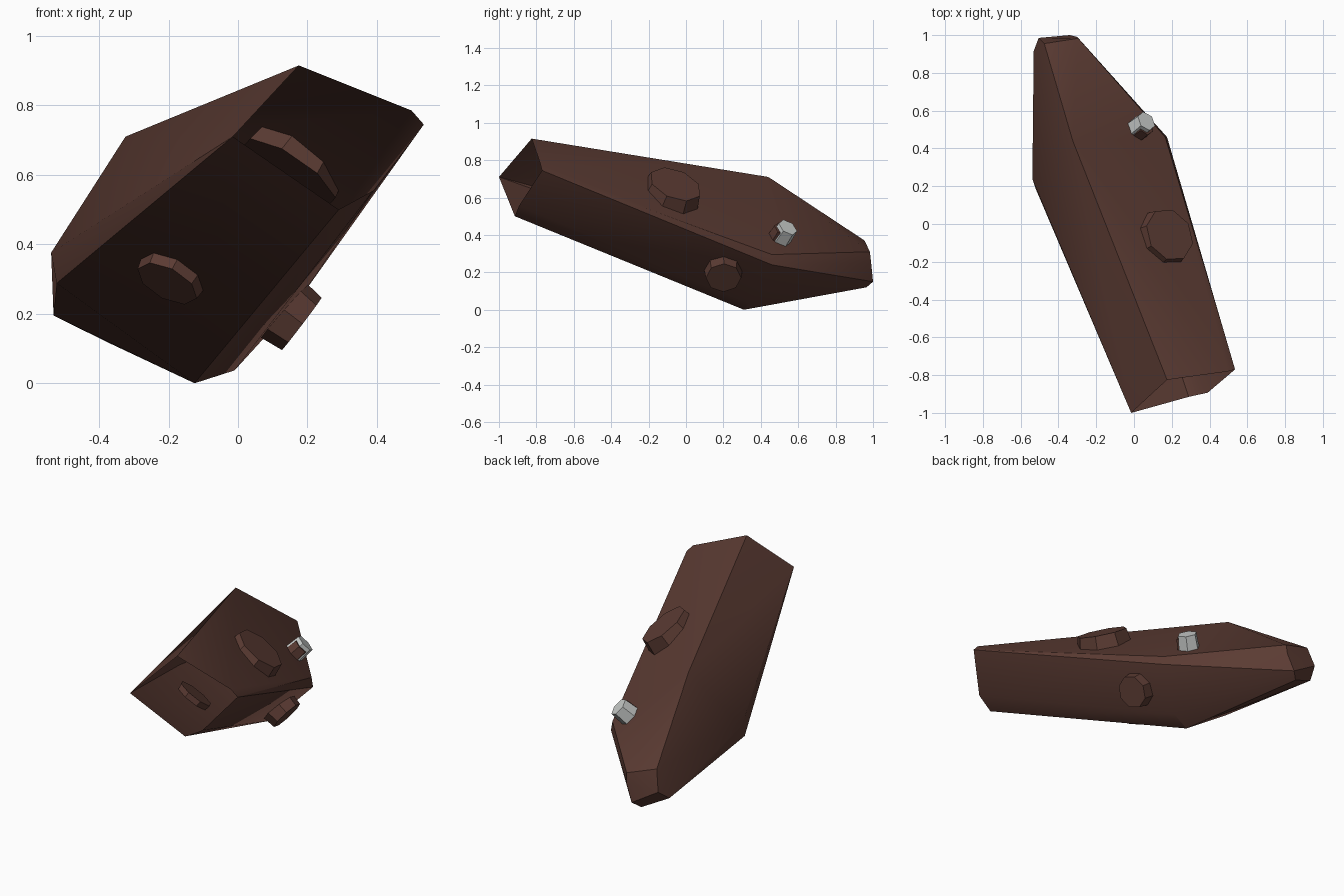
import bpy
import bmesh
from mathutils import Vector

cube = bpy.data.objects.get("Cube")
if cube:
    bpy.data.objects.remove(cube, do_unlink=True)


def material(name, rgb):
    m = bpy.data.materials.new(name)
    m.use_nodes = True
    m.diffuse_color = (*rgb, 1)
    m.node_tree.nodes["Principled BSDF"].inputs["Base Color"].default_value = (*rgb, 1)
    return m


brown = material("dark_brown", (0.105, 0.044, 0.033))
grey = material("pale_grey", (0.58, 0.60, 0.59))


def add_object(name, bm, mat, angle):
    mesh = bpy.data.meshes.new(name)
    bm.to_mesh(mesh)
    bm.free()
    mesh.materials.append(mat)
    ob = bpy.data.objects.new(name, mesh)
    bpy.context.collection.objects.link(ob)
    bpy.ops.object.select_all(action="DESELECT")
    ob.select_set(True)
    bpy.context.view_layer.objects.active = ob
    bpy.ops.object.shade_smooth_by_angle(angle=angle)
    return ob


# Tapered shell: open mouth, widest section, narrow closed tip
mouth = [(0.175, -0.825, 0.915), (0.50, -0.78, 0.785), (0.535, -0.77, 0.745),
         (0.39, -0.893, 0.555), (0.29, -0.915, 0.50), (-0.015, -1.0, 0.71)]
middle = [(-0.324, 0.44, 0.71), (0.165, 0.46, 0.295), (0.175, 0.46, 0.24),
          (-0.01, 0.34, 0.037), (-0.125, 0.31, 0.0), (-0.522, 0.19, 0.288),
          (-0.538, 0.238, 0.376)]
tip = [(-0.475, 0.955, 0.37), (-0.295, 0.983, 0.31), (-0.30, 0.99, 0.25),
       (-0.34, 1.0, 0.15), (-0.38, 0.965, 0.12), (-0.531, 0.915, 0.195),
       (-0.505, 0.985, 0.25)]

bm = bmesh.new()
rim = {bm.verts.new(p) for p in mouth}
for p in middle + tip:
    bm.verts.new(p)
bmesh.ops.convex_hull(bm, input=bm.verts[:])
# Remove the faces that would close the mouth
lids = [f for f in bm.faces if all(v in rim for v in f.verts)]
bmesh.ops.delete(bm, geom=lids, context="FACES_ONLY")
add_object("shell", bm, brown, 0.5)


# Faceted studs that pass through the shell wall
def stud(name, centre, normal, radius, depth, mat, sides=8, taper=0.9):
    b = bmesh.new()
    bmesh.ops.create_cone(b, cap_ends=True, segments=sides, radius1=radius,
                          radius2=radius * taper, depth=depth)
    ob = add_object(name, b, mat, 0.4)
    ob.location = centre
    ob.rotation_mode = "QUATERNION"
    ob.rotation_quaternion = Vector(normal).to_track_quat("Z", "Y")


stud("large_top_stud", (0.167, -0.07, 0.638), (0.53, 0.32, 0.79), 0.162, 0.085, brown)
stud("side_stud", (0.148, 0.20, 0.198), (0.79, 0.02, -0.6), 0.105, 0.09, brown)
stud("underside_stud", (-0.19, -0.16, 0.312), (-0.42, -0.46, -0.77), 0.106, 0.065, brown)
stud("small_stud_base", (0.04, 0.498, 0.405), (0.56, 0.40, 0.68), 0.052, 0.08, brown, 6)
stud("small_grey_stud", (0.042, 0.525, 0.412), (0.56, 0.47, 0.68), 0.062, 0.085, grey, 6)
